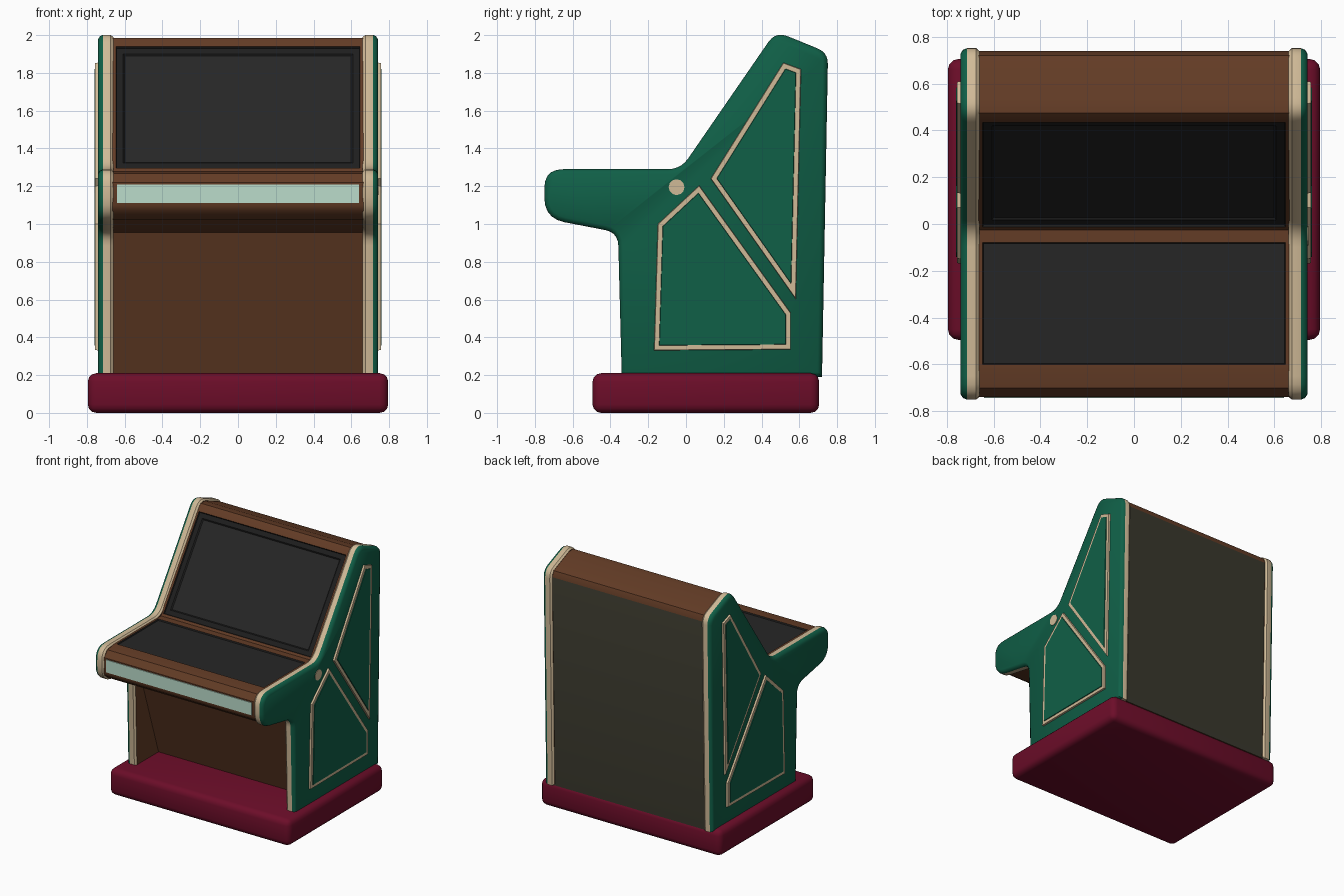
import bpy, bmesh, math
from mathutils import Vector

if "Cube" in bpy.data.objects:
    bpy.data.objects.remove(bpy.data.objects["Cube"])


def material(name, rgb):
    m = bpy.data.materials.new(name)
    m.diffuse_color = (*rgb, 1)
    m.use_nodes = True
    m.node_tree.nodes["Principled BSDF"].inputs["Base Color"].default_value = m.diffuse_color
    return m


GREEN = material("cabinet green", (0.005, 0.115, 0.063))
CREAM = material("trim cream", (0.63, 0.49, 0.31))
BROWN = material("wood brown", (0.125, 0.045, 0.019))
RED = material("plinth burgundy", (0.15, 0.004, 0.022))
BLACK = material("panel black", (0.013, 0.013, 0.013))
GLASS = material("screen charcoal", (0.019, 0.019, 0.019))
MINT = material("light strip mint", (0.50, 0.72, 0.60))
OLIVE = material("back olive", (0.042, 0.040, 0.026))


def finish(bm, name, mats, angle=40):
    me = bpy.data.meshes.new(name)
    bm.to_mesh(me)
    bm.free()
    for m in mats:
        me.materials.append(m)
    for p in me.polygons:
        p.use_smooth = True
    me.set_sharp_from_angle(angle=math.radians(angle))
    ob = bpy.data.objects.new(name, me)
    bpy.context.collection.objects.link(ob)
    return ob


def rounded(corners, n=5):
    """Round each (y, z, r) corner with a small curve."""
    out = []
    for i, (y, z, r) in enumerate(corners):
        p = Vector((y, z))
        if r == 0:
            out.append(p)
            continue
        a = p + (Vector(corners[i - 1][:2]) - p).normalized() * r
        b = p + (Vector(corners[(i + 1) % len(corners)][:2]) - p).normalized() * r
        for k in range(n + 1):
            t = k / n
            out.append(a * (1 - t) ** 2 + p * 2 * t * (1 - t) + b * t * t)
    return out


def inset(pts, d):
    """Move a closed outline inwards by d."""
    pts = [Vector(p) for p in pts]
    n = len(pts)
    area = sum(pts[i - 1].x * pts[i].y - pts[i].x * pts[i - 1].y for i in range(n))
    s = 1 if area > 0 else -1
    out = []
    for i in range(n):
        e1 = (pts[i] - pts[i - 1]).normalized()
        e2 = (pts[(i + 1) % n] - pts[i]).normalized()
        n1, n2 = Vector((-e1.y, e1.x)) * s, Vector((-e2.y, e2.x)) * s
        out.append(pts[i] + (n1 + n2) * d / (1 + n1.dot(n2)))
    return out


def loft(sections, ring_mats, cap_mats):
    """Join outlines given as (x, points); returns bmesh and its rings of faces."""
    bm = bmesh.new()
    loops = [[bm.verts.new((x, p[0], p[1])) for p in pts] for x, pts in sections]
    rings = []
    for a, b, mi in zip(loops, loops[1:], ring_mats):
        ring = []
        for i in range(len(a)):
            j = (i + 1) % len(a)
            f = bm.faces.new((a[i], a[j], b[j], b[i]))
            f.material_index = mi
            ring.append(f)
        rings.append(ring)
    bm.faces.new(loops[0]).material_index = cap_mats[0]
    bm.faces.new(loops[-1]).material_index = cap_mats[1]
    bmesh.ops.recalc_face_normals(bm, faces=bm.faces)
    return bm, rings


def box(name, lo, hi, mat, bevel=0.0, segments=3):
    bm = bmesh.new()
    bmesh.ops.create_cube(bm, size=1)
    for v in bm.verts:
        v.co = [lo[k] + (v.co[k] + 0.5) * (hi[k] - lo[k]) for k in range(3)]
    if bevel:
        bmesh.ops.bevel(bm, geom=bm.edges[:], offset=bevel, segments=segments,
                        profile=0.5, affect='EDGES')
    return finish(bm, name, [mat])


# Plinth
box("plinth", (-0.795, -0.495, 0), (0.795, 0.705, 0.21), RED, 0.045)

# Main body between the sides: wood, with inset control panel and screen
body = [(-0.05, 0.19), (-0.30, 0.955), (-0.66, 1.025), (-0.725, 1.07), (-0.738, 1.10),
        (-0.738, 1.22), (-0.70, 1.268), (-0.62, 1.28), (-0.06, 1.28), (-0.025, 1.28),
        (0.445, 1.955), (0.475, 1.985), (0.53, 1.982), (0.72, 1.905), (0.738, 1.86),
        (0.705, 0.19)]
bm, (ring,) = loft([(-0.667, body), (0.667, body)], [0], [0, 0])
ring[14].material_index = 1
control, screen = ring[7], ring[9]
for face in (control, screen):
    bmesh.ops.inset_individual(bm, faces=[face], thickness=0.028, depth=0)
    face.material_index = 2
    bmesh.ops.inset_individual(bm, faces=[face], thickness=0.006, depth=-0.01)
bmesh.ops.inset_individual(bm, faces=[screen], thickness=0.05, depth=0)
bmesh.ops.inset_individual(bm, faces=[screen], thickness=0.012, depth=-0.008)
screen.material_index = control.material_index = 3
finish(bm, "cabinet_body", [BROWN, OLIVE, BLACK, GLASS], 35)

# Light strip on the front lip
box("front_light_strip", (-0.64, -0.744, 1.11), (0.64, -0.73, 1.21), MINT)

# Side walls with cream edge trim, and raised outlined panels
side = rounded([(-0.34, 0.19, 0), (-0.36, 0.955, 0.07), (-0.75, 1.03, 0.11),
                (-0.75, 1.29, 0.10), (-0.028, 1.29, 0.07), (0.475, 2.02, 0.07),
                (0.752, 1.907, 0.06), (0.72, 0.19, 0)])
upper = [(0.13, 1.24), (0.515, 1.855), (0.61, 1.82), (0.582, 0.60)]
lower = [(0.07, 1.205), (-0.15, 1.0), (-0.17, 0.33), (0.555, 0.335), (0.555, 0.53)]
for s, label in ((1, "right"), (-1, "left")):
    steps = [(0.66, 0.012), (0.674, 0), (0.714, 0), (0.731, 0.007), (0.742, 0.025)]
    bm, _ = loft([(s * x, inset(side, d)) for x, d in steps], [1, 1, 0, 0], [2, 0])
    finish(bm, label + "_side_wall", [GREEN, CREAM, BROWN])
    for part, pts in (("upper", upper), ("lower", lower)):
        bm, _ = loft([(s * 0.738, pts), (s * 0.756, inset(pts, 0.003))], [0], [0, 0])
        finish(bm, f"{label}_{part}_panel_outline", [CREAM], 30)
        inner = inset(pts, 0.026)
        bm, _ = loft([(s * 0.754, inner), (s * 0.761, inset(inner, 0.003))], [0], [0, 0])
        finish(bm, f"{label}_{part}_panel", [GREEN], 30)

# Round cream badge on the right side
disc = [(-0.05 + 0.042 * math.cos(a * math.pi / 6), 1.195 + 0.042 * math.sin(a * math.pi / 6))
        for a in range(12)]
bm, _ = loft([(0.738, disc), (0.745, disc)], [0], [0, 0])
finish(bm, "right_round_badge", [CREAM], 30)
